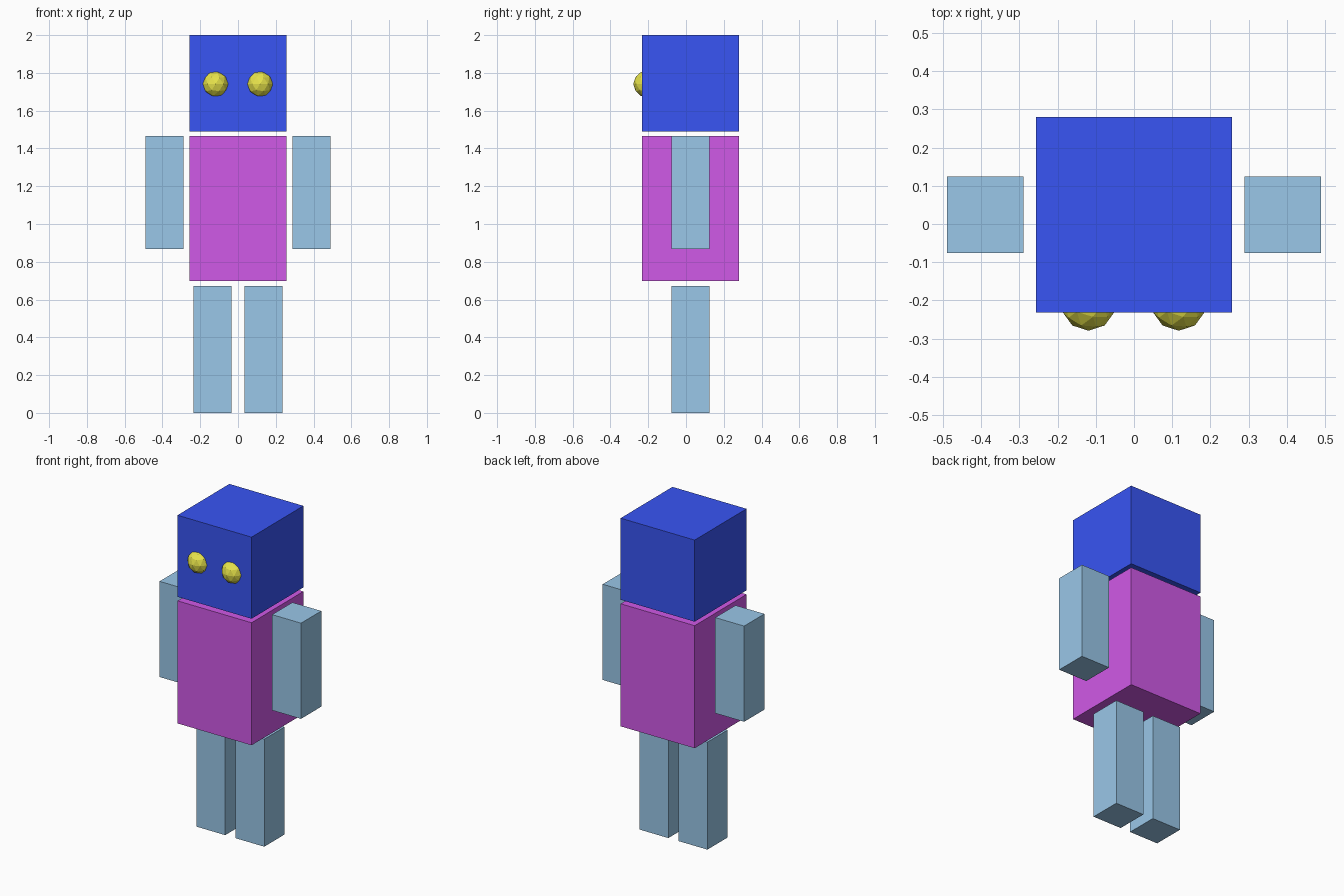
import bpy

if "Cube" in bpy.data.objects:
    bpy.data.objects.remove(bpy.data.objects["Cube"])


def material(name, color):
    mat = bpy.data.materials.new(name)
    mat.diffuse_color = (*color, 1.0)
    mat.use_nodes = True
    mat.node_tree.nodes["Principled BSDF"].inputs["Base Color"].default_value = mat.diffuse_color
    return mat


BLUE = material("head_blue", (0.04, 0.09, 0.9))
PURPLE = material("torso_purple", (0.63, 0.1, 0.8))
SKY = material("limb_blue", (0.32, 0.57, 0.81))
YELLOW = material("eye_yellow", (0.8, 0.77, 0.07))


def box(name, center, size, mat):
    bpy.ops.mesh.primitive_cube_add(size=1, location=center)
    obj = bpy.context.object
    obj.name = name
    obj.scale = size
    bpy.ops.object.transform_apply(location=False, rotation=False, scale=True)
    obj.data.materials.append(mat)
    return obj


BODY_Y = 0.024   # the body sits slightly back so the eyes fit in front

# Head and torso
box("head", (0, BODY_Y, 1.745), (0.512, 0.512, 0.51), BLUE)
box("torso", (0, BODY_Y, 1.082), (0.512, 0.512, 0.766), PURPLE)

for side, label in ((-1, "left"), (1, "right")):
    # Arms and legs
    box(f"{label}_arm", (side * 0.389, BODY_Y, 1.166), (0.2, 0.2, 0.598), SKY)
    box(f"{label}_leg", (side * 0.135, BODY_Y, 0.336), (0.2, 0.2, 0.672), SKY)

    # Faceted eyes, sunk into the front of the head
    bpy.ops.mesh.primitive_ico_sphere_add(
        subdivisions=2, radius=0.072, location=(side * 0.118 - 0.001, -0.207, 1.741))
    eye = bpy.context.object
    eye.name = f"{label}_eye"
    eye.data.materials.append(YELLOW)
